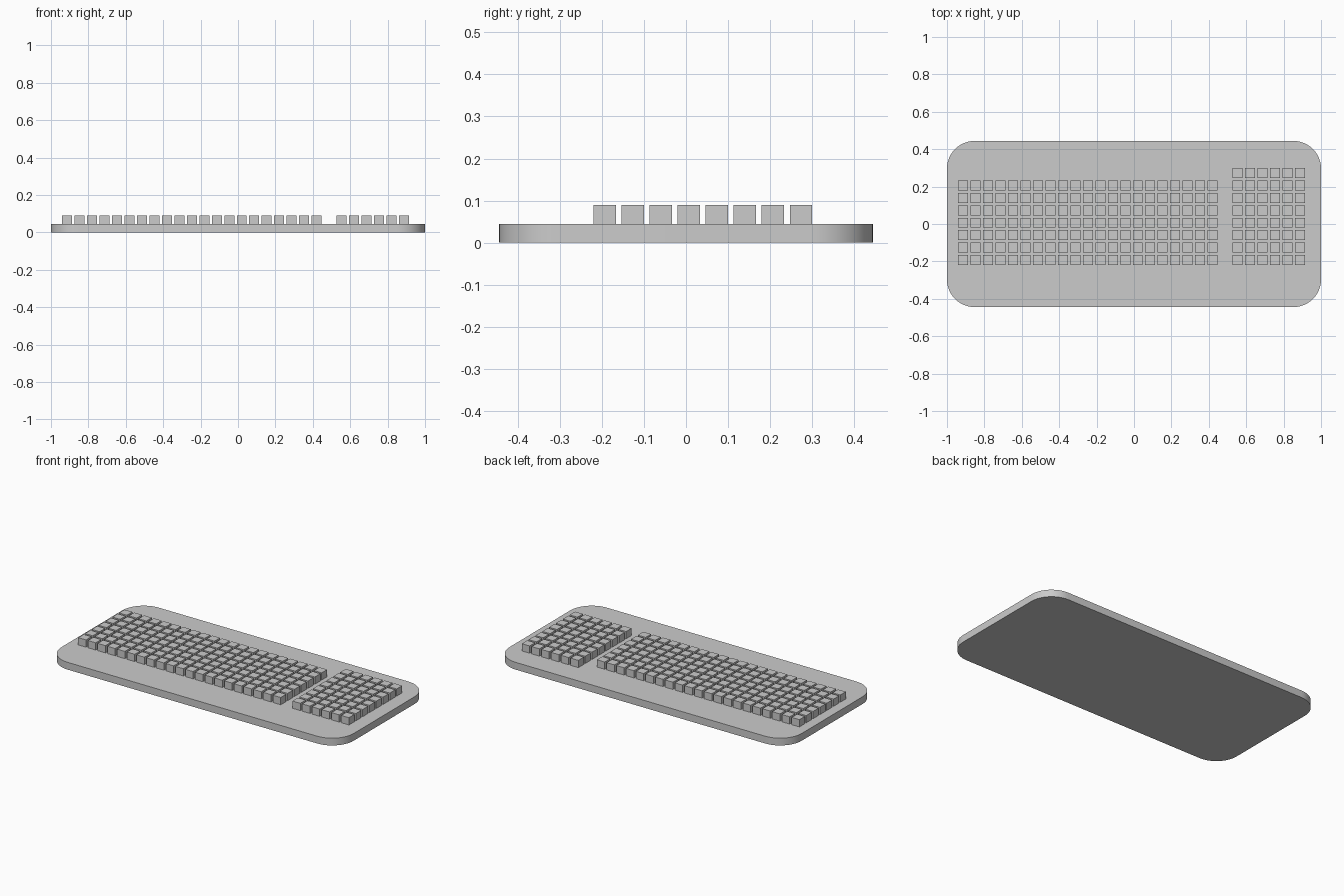
import bpy, bmesh
from math import radians
from mathutils import Matrix

cube = bpy.data.objects.get("Cube")
if cube:
    bpy.data.objects.remove(cube, do_unlink=True)

PITCH = 1 / 15        # spacing between keys
KEY = 0.8 * PITCH     # key width and depth
BASE_TOP = 0.045
KEY_TOP = 0.09

grey = bpy.data.materials.new("plain_grey")
grey.use_nodes = True
colour = (0.6, 0.6, 0.6, 1)
grey.diffuse_color = colour
grey.node_tree.nodes["Principled BSDF"].inputs["Base Color"].default_value = colour


def add_box(name, low, high):
    """Box between two opposite corners."""
    bm = bmesh.new()
    size = [h - l for l, h in zip(low, high)]
    mid = [(h + l) / 2 for l, h in zip(low, high)]
    bmesh.ops.create_cube(bm, size=1, matrix=Matrix.Translation(mid) @ Matrix.Diagonal((*size, 1)))
    mesh = bpy.data.meshes.new(name)
    bm.to_mesh(mesh)
    bm.free()
    mesh.materials.append(grey)
    obj = bpy.data.objects.new(name, mesh)
    bpy.context.collection.objects.link(obj)
    return obj


def add_keys(name, x, y, columns, rows):
    """Grid of square keys starting at the front left corner x, y."""
    obj = add_box(name, (x, y, BASE_TOP), (x + KEY, y + KEY, KEY_TOP))
    for count, step in ((columns, (PITCH, 0, 0)), (rows, (0, PITCH, 0))):
        array = obj.modifiers.new("array", 'ARRAY')
        array.count = count
        array.use_relative_offset = False
        array.use_constant_offset = True
        array.constant_offset_displace = step


# Base plate with rounded upright corners
base = add_box("base_plate", (-1, -0.444, 0), (1, 0.444, BASE_TOP))
bm = bmesh.new()
bm.from_mesh(base.data)
upright = [e for e in bm.edges if abs(e.verts[0].co.z - e.verts[1].co.z) > 0.01]
bmesh.ops.bevel(bm, geom=upright, offset=0.147, segments=12, profile=0.5, affect='EDGES')
bm.to_mesh(base.data)
bm.free()
bpy.context.view_layer.objects.active = base
base.select_set(True)
bpy.ops.object.shade_smooth_by_angle(angle=radians(30))

# Key blocks
add_keys("main_keys", -0.94, -0.22, 21, 7)
add_keys("number_pad_keys", 0.527, -0.22, 6, 8)
